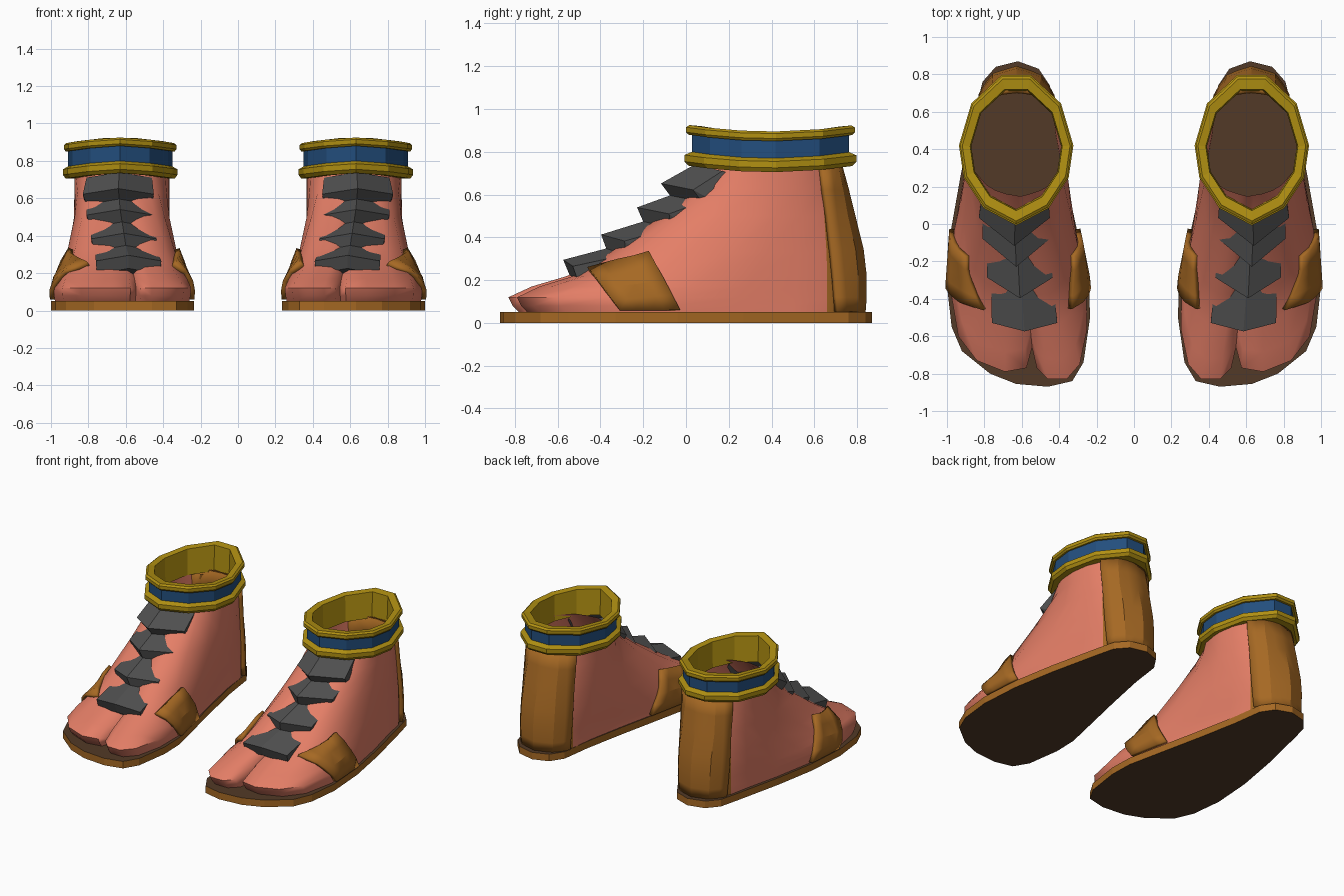
import bpy, bmesh, math
from mathutils import Vector
from mathutils.bvhtree import BVHTree

if "Cube" in bpy.data.objects:
    bpy.data.objects.remove(bpy.data.objects["Cube"])


def colour(name, rgb):
    m = bpy.data.materials.new(name)
    m.diffuse_color = (*rgb, 1)
    m.use_nodes = True
    m.node_tree.nodes["Principled BSDF"].inputs["Base Color"].default_value = m.diffuse_color
    return m


SKIN = colour("skin", (0.78, 0.21, 0.135))
LEATHER = colour("tan leather", (0.38, 0.14, 0.017))
DARK = colour("dark leather", (0.085, 0.042, 0.02))
GOLD = colour("gold", (0.44, 0.28, 0.006))
BLUE = colour("blue cloth", (0.017, 0.078, 0.21))
GREY = colour("grey plate", (0.083, 0.083, 0.083))


def make(name, verts, faces, mats, rule=None, thickness=0, smooth=None):
    """Build one right-hand part and mirror it to the left."""
    me = bpy.data.meshes.new(name)
    me.from_pydata([tuple(v) for v in verts], [], faces)
    bm = bmesh.new()
    bm.from_mesh(me)
    bmesh.ops.recalc_face_normals(bm, faces=bm.faces)
    bm.to_mesh(me)
    bm.free()
    for m in mats:
        me.materials.append(m)
    if rule:
        for p in me.polygons:
            p.material_index = rule(p)
    ob = bpy.data.objects.new(name, me)
    bpy.context.collection.objects.link(ob)
    if smooth:
        bpy.context.view_layer.objects.active = ob
        ob.select_set(True)
        bpy.ops.object.shade_smooth_by_angle(angle=math.radians(smooth))
        ob.select_set(False)
    if thickness:
        s = ob.modifiers.new("thickness", 'SOLIDIFY')
        s.thickness, s.offset = thickness, 0
    ob.modifiers.new("mirror", 'MIRROR').use_mirror_merge = False
    return ob


def grid_faces(rows, cols, wrap_cols=False, wrap_rows=False):
    return [(r * cols + c, r * cols + (c + 1) % cols,
             (r + 1) % rows * cols + (c + 1) % cols, (r + 1) % rows * cols + c)
            for r in range(rows if wrap_rows else rows - 1)
            for c in range(cols if wrap_cols else cols - 1)]


# Sole: extruded outline, dark top and bottom, tan rim
outline = [(.46, -.87), (.63, -.855), (.77, -.80), (.92, -.68), (.975, -.55), (1.0, -.33),
           (.98, -.04), (.925, .27), (.845, .62), (.81, .76), (.74, .84), (.62, .87),
           (.51, .83), (.45, .74), (.42, .52), (.36, .22), (.29, -.1), (.24, -.33),
           (.235, -.5), (.27, -.74), (.33, -.84)]
n = len(outline)
make("sole", [(x, y, z) for z in (0, .05) for x, y in outline],
     grid_faces(2, n, True) + [tuple(range(n)), tuple(range(n, 2 * n))],
     [LEATHER, DARK], lambda p: int(abs(p.normal.z) > .5))

# Foot: each base point climbs to an ankle point by a front, side or heel profile
levels = [.05, .08, .12, .17, .22, .33, .5, .63, .75]
climb = {'f': [.05, .02, 0, .11, .28, .46, .71, .88, 1.0],
         's': [.04, .0, .04, .2, .38, .66, .95, 1.0, 1.0],
         'h': [.05, 0, 0, 0, 0, .1, .45, .72, 1.0]}
climb['m'] = [(a + b) / 2 for a, b in zip(climb['f'], climb['s'])]
points = [(.545, -.66, .62, .15, 'f'), (.575, -.77, .64, .155, 'f'), (.69, -.79, .68, .16, 'f'),
          (.84, -.73, .74, .18, 'f'), (.94, -.60, .79, .21, 'f'), (.985, -.36, .85, .28, 'm'),
          (.965, -.05, .87, .36, 's'), (.91, .25, .875, .43, 's'), (.85, .50, .85, .54, 's'),
          (.82, .66, .80, .63, 'h'), (.75, .78, .72, .69, 'h'), (.62, .82, .62, .70, 'h'),
          (.50, .77, .53, .69, 'h'), (.44, .66, .44, .63, 'h'), (.42, .48, .39, .54, 's'),
          (.37, .22, .365, .43, 's'), (.31, -.05, .37, .36, 's'), (.255, -.32, .39, .28, 'm'),
          (.25, -.56, .45, .21, 'f'), (.29, -.75, .50, .18, 'f'), (.36, -.83, .56, .16, 'f'),
          (.46, -.83, .58, .155, 'f'), (.52, -.77, .60, .15, 'f')]
foot_v = []
for i, z in enumerate(levels):
    for bx, by, tx, ty, kind in points:
        g = climb[kind][i]
        foot_v.append(Vector((bx + (tx - bx) * g, by + (ty - by) * g, z)))
foot_f = grid_faces(len(levels), len(points), True)
make("foot", foot_v, foot_f, [SKIN, LEATHER], lambda p: int(p.center.y > .66), smooth=50)
surface = BVHTree.FromPolygons(foot_v, foot_f)


def on_foot(origin, direction, lift):
    """Point on the foot skin met by a ray, lifted towards the ray's start."""
    d = Vector(direction).normalized()
    hit, normal, _, _ = surface.ray_cast(Vector(origin), d)
    if hit is None:
        hit, normal, _, _ = surface.find_nearest(Vector(origin) + d * 1.2)
    return hit - normal * lift if normal.dot(d) > 0 else hit + normal * lift


# Instep straps: a slanted side panel laid on each flank of the foot
N = 5
for name, x0, dx in (("outer_strap", 2, -1), ("inner_strap", -.4, 1)):
    verts = []
    for r in range(N):
        v = r / (N - 1)
        for c in range(N):
            u = c / (N - 1)
            y = (-.31 + .28 * u) * (1 - v) + (-.45 + .28 * u) * v
            z = .06 * (1 - v) + (.24 + .085 * u) * v
            verts.append(on_foot((x0, y, z), (dx, 0, 0), .012))
    make(name, verts, grid_faces(N, N), [LEATHER], thickness=.03, smooth=20)

# Heel guard: panel wrapped around the back of the ankle
verts, cols = [], 9
for z in (.055, .12, .22, .34, .5, .62, .74):
    a0 = math.radians(46 - 16 * z / .74)
    for c in range(cols):
        a = a0 + (math.pi - 2 * a0) * c / (cols - 1)
        d = Vector((math.cos(a), math.sin(a), 0))
        verts.append(on_foot(Vector((.625, .52, z)) + d * 1.2, -d, .012))
make("heel_guard", verts, grid_faces(7, cols), [LEATHER], thickness=.03, smooth=25)

# Instep plates: zigzag of overlapping chevrons with side skirts
# rows: ridge y, ridge z, centre x, half width, side setback, skirt y, skirt z
rows = [(-.545, .225, .585, .17, .04, -.46, .19), (-.574, .295, .585, .175, .045, -.44, .20),
        (-.373, .348, .60, .165, .09, -.22, .27), (-.397, .413, .61, .175, .11, -.19, .30),
        (-.20, .474, .62, .165, .13, -.04, .43), (-.229, .54, .63, .18, .15, -.02, .46),
        (-.075, .596, .635, .175, .15, .09, .56), (-.117, .652, .64, .19, .15, .11, .58),
        (.04, .74, .635, .175, .13, .2, .70)]
verts = []
for y, z, cx, w, back, sy, sz in rows:
    drop = .03
    verts += [(cx - w * .95, sy, sz), (cx - w, y + back, z - drop), (cx, y, z),
              (cx + w, y + back, z - drop), (cx + w * .95, sy, sz)]
make("instep_plates", verts,
     grid_faces(len(rows), 5) + [(0, 1, 2, 3, 4)], [GREY])

# Ankle cuff: saddle-shaped band with two gold rims and a blue centre
half = [(.17, .09), (.275, .25), (.30, .42), (.235, .64), (.075, .79)]
ring = [(0, 0)] + half + [(-x, y) for x, y in reversed(half)]
profile = [(.80, .735), (.97, .735), (1.02, .755), (1.02, .785), (.93, .80), (.93, .88),
           (.97, .88), (1.0, .892), (1.0, .915), (.96, .925), (.82, .92)]
verts = []
for s, z in profile:
    for x, y in ring:
        dip = .03 * (1 - ((y - .40) / .40) ** 2)
        verts.append((.63 + x * s, .40 + (y - .40) * s, z - dip))
k = len(ring)
make("ankle_cuff", verts, grid_faces(len(profile), k, True, True), [GOLD, BLUE],
     lambda p: int(p.index // k == 4))
